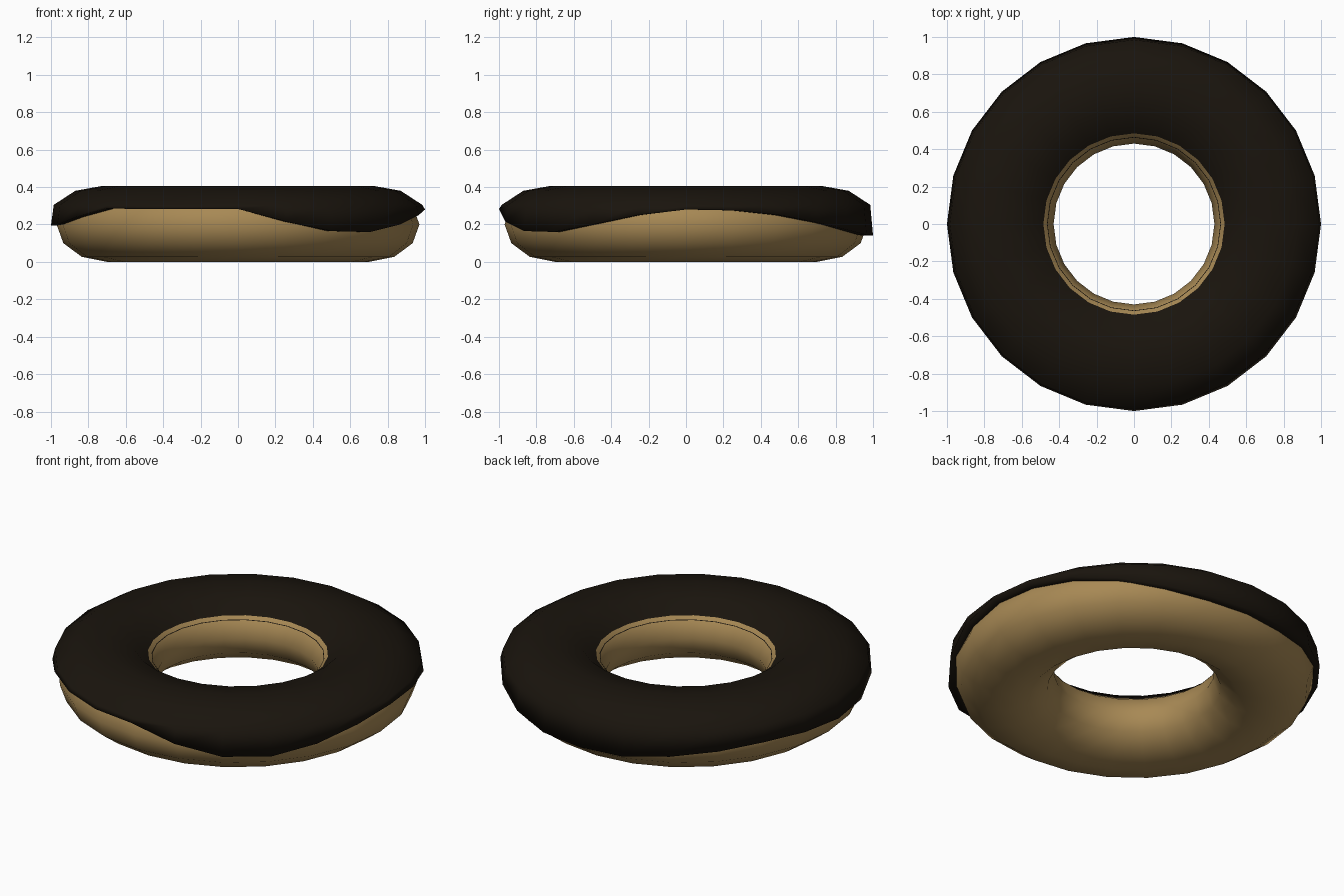
import bpy, math

if "Cube" in bpy.data.objects:
    bpy.data.objects.remove(bpy.data.objects["Cube"])

N = 24  # sides around the ring


def material(name, rgb):
    m = bpy.data.materials.new(name)
    m.diffuse_color = (*rgb, 1)
    m.use_nodes = True
    m.node_tree.nodes["Principled BSDF"].inputs["Base Color"].default_value = m.diffuse_color
    return m


def ring_mesh(name, profile_at, closed, mat):
    """Sweep a profile (list of radius, height) that may vary with the angle."""
    verts, faces = [], []
    for i in range(N):
        a = 2 * math.pi * i / N
        prof = profile_at(i)
        k = len(prof)
        verts += [(r * math.cos(a), r * math.sin(a), z) for r, z in prof]
    for i in range(N):
        j = (i + 1) % N
        for s in range(k if closed else k - 1):
            t = (s + 1) % k
            faces.append((i * k + s, j * k + s, j * k + t, i * k + t))
    me = bpy.data.meshes.new(name)
    me.from_pydata(verts, [], faces)
    me.materials.append(mat)
    ob = bpy.data.objects.new(name, me)
    bpy.context.collection.objects.link(ob)
    me.shade_smooth()
    return ob


# Dough: flattened torus
dough = [(0.70 + 0.27 * math.cos(math.radians(a)), 0.2 + 0.2 * math.sin(math.radians(a)))
         for a in range(0, 360, 30)]
ring_mesh("dough", lambda i: dough, True, material("baked_dough", (0.39, 0.25, 0.09)))

# Icing: cap over the top with an uneven dripping lower edge, every 15 degrees
drip = [.28, .275, .25, .21, .17, .145, .14, .14, .165, .19, .21, .205,
        .195, .20, .24, .285, .283, .283, .283, .215, .165, .16, .20, .25]


def icing_profile(i):
    z = drip[i]
    top = [(0.462, 0.295), (0.565, 0.38), (0.72, 0.407), (0.87, 0.38)]
    mid = max(0.305, z + 0.01)
    inner = 0.70 + 0.26 * math.sqrt(1 - ((z - 0.2) / 0.2) ** 2)
    return (top + [(0.985, mid), (1.0, z), (inner, z)])[::-1]


ring_mesh("icing", icing_profile, False, material("dark_icing", (0.010, 0.007, 0.004)))
